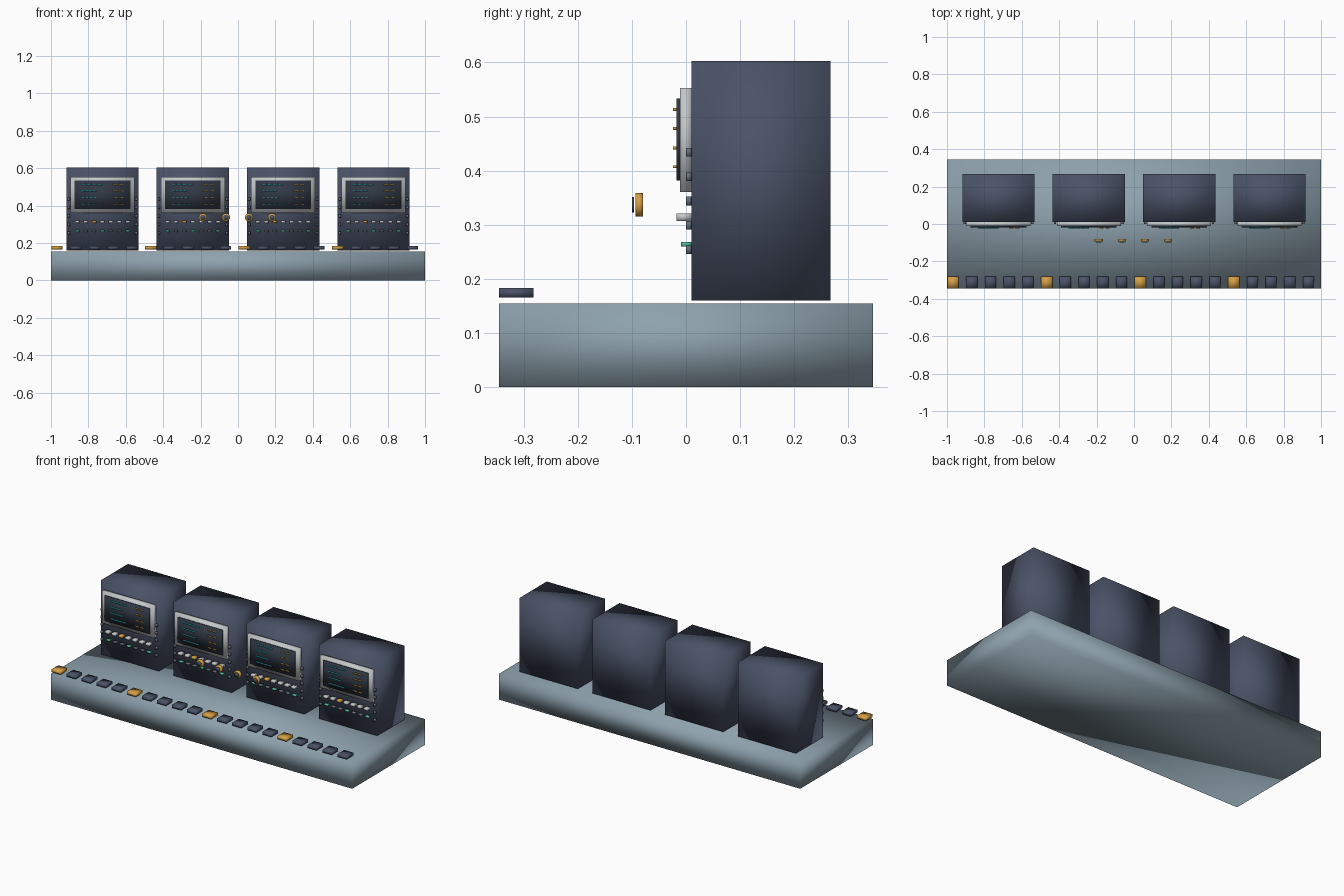
import bpy
import bmesh
from math import pi
from mathutils import Matrix, Vector

cube = bpy.data.objects.get("Cube")
if cube:
    bpy.data.objects.remove(cube, do_unlink=True)


def material(name, r, g, b):
    mat = bpy.data.materials.new(name)
    mat.use_nodes = True
    mat.diffuse_color = (r, g, b, 1)
    mat.node_tree.nodes["Principled BSDF"].inputs["Base Color"].default_value = (r, g, b, 1)
    return mat


STEEL = material("blue_grey_steel", 0.27, 0.36, 0.42)
NAVY = material("dark_navy", 0.068, 0.085, 0.135)
SILVER = material("light_silver", 0.55, 0.58, 0.59)
SCREEN = material("screen_black", 0.03, 0.04, 0.058)
CYAN = material("cyan_light", 0.03, 0.45, 0.52)
AMBER = material("amber", 0.65, 0.34, 0.06)
GREEN = material("green_light", 0.08, 0.5, 0.32)
GREY = material("button_grey", 0.13, 0.16, 0.19)


def add_box(bm, x, y, z):
    """Add a box from its (low, high) ranges along each axis."""
    low, high = Vector((x[0], y[0], z[0])), Vector((x[1], y[1], z[1]))
    matrix = Matrix.Translation((low + high) / 2) @ Matrix.Diagonal((*(high - low), 1))
    bmesh.ops.create_cube(bm, size=1, matrix=matrix)


def add_disc(bm, x, y, z, radius):
    """Add a cylinder whose axis runs front to back."""
    matrix = Matrix.Translation((x, sum(y) / 2, z)) @ Matrix.Rotation(pi / 2, 4, "X")
    bmesh.ops.create_cone(bm, cap_ends=True, segments=24, radius1=radius,
                          radius2=radius, depth=y[1] - y[0], matrix=matrix)


def finish(bm, name, mat):
    for face in bm.faces:
        face.smooth = True
    mesh = bpy.data.meshes.new(name)
    bm.to_mesh(mesh)
    bm.free()
    mesh.materials.append(mat)
    obj = bpy.data.objects.new(name, mesh)
    bpy.context.collection.objects.link(obj)
    return obj


def boxes(name, mat, ranges):
    bm = bmesh.new()
    for x, y, z in ranges:
        add_box(bm, x, y, z)
    return finish(bm, name, mat)


def around(centre, size):
    return (centre - size / 2, centre + size / 2)


# Desk slab
boxes("desk_base", STEEL, [((-1, 1), (-0.345, 0.345), (0, 0.155))])

# Row of keys along the front edge, every fifth one amber
keys = [(around(-0.967 + 0.1 * i, 0.06), (-0.345, -0.282), (0.166, 0.183)) for i in range(20)]
boxes("accent_keys", AMBER, keys[::5])
boxes("dark_keys", NAVY, [k for i, k in enumerate(keys) if i % 5])

# Four equal cabinets
ROWS = {0.513: 0.112, 0.478: 0.08, 0.442: 0.085, 0.407: 0.108}
for n in range(4):
    cx = (n - 1.5) * 0.483
    tag = f"_{n + 1}"
    boxes("cabinet" + tag, NAVY, [(around(cx, 0.386), (0.01, 0.267), (0.16, 0.603))])
    boxes("screen_bezel" + tag, SILVER, [(around(cx, 0.343), (-0.011, 0.01), (0.361, 0.553))])
    boxes("screen" + tag, SCREEN, [(around(cx, 0.298), (-0.018, -0.011), (0.382, 0.533))])

    # Readout dashes on the screen
    depth = (-0.024, -0.018)
    cyan, amber = [], []
    for z, length in ROWS.items():
        step = length / 4
        for i in range(4):
            cyan.append((around(cx - 0.11 + (i + 0.5) * step, step * 0.85), depth, around(z, 0.005)))
        for x in (0.068, 0.1):
            amber.append((around(cx + x, 0.022), depth, around(z, 0.005)))
    boxes("cyan_readout" + tag, CYAN, cyan)
    boxes("amber_readout" + tag, AMBER, amber)

    # Switch row, third switch amber
    xs = [cx + (i - 3) * 0.045 for i in range(7)]
    switches = [(around(x, 0.024), (-0.018, 0.01), around(0.314, 0.014)) for x in xs]
    boxes("accent_switch" + tag, AMBER, [switches.pop(2)])
    boxes("switches" + tag, SILVER, switches)

    # Indicator row
    lamps = [(around(x, 0.022), (-0.009, 0.01), around(0.264, 0.009)) for x in xs]
    boxes("green_lamps" + tag, GREEN, lamps[::3])
    boxes("unlit_lamps" + tag, GREY, [p for i, p in enumerate(lamps) if i % 3])

    # Small buttons down both edges
    boxes("edge_buttons" + tag, GREY,
          [(around(cx + side * 0.181, 0.013), (0, 0.01), around(0.254 + 0.045 * i, 0.016))
           for side in (-1, 1) for i in range(5)])

# Floating dials in front of the middle cabinets
for n in range(4):
    x = -0.188 + 0.1235 * n
    bm = bmesh.new()
    add_disc(bm, x, (-0.093, -0.079), 0.337, 0.022)
    finish(bm, f"dial_body_{n + 1}", AMBER)
    bm = bmesh.new()
    add_disc(bm, x, (-0.1, -0.096), 0.337, 0.014)
    finish(bm, f"dial_face_{n + 1}", NAVY)
